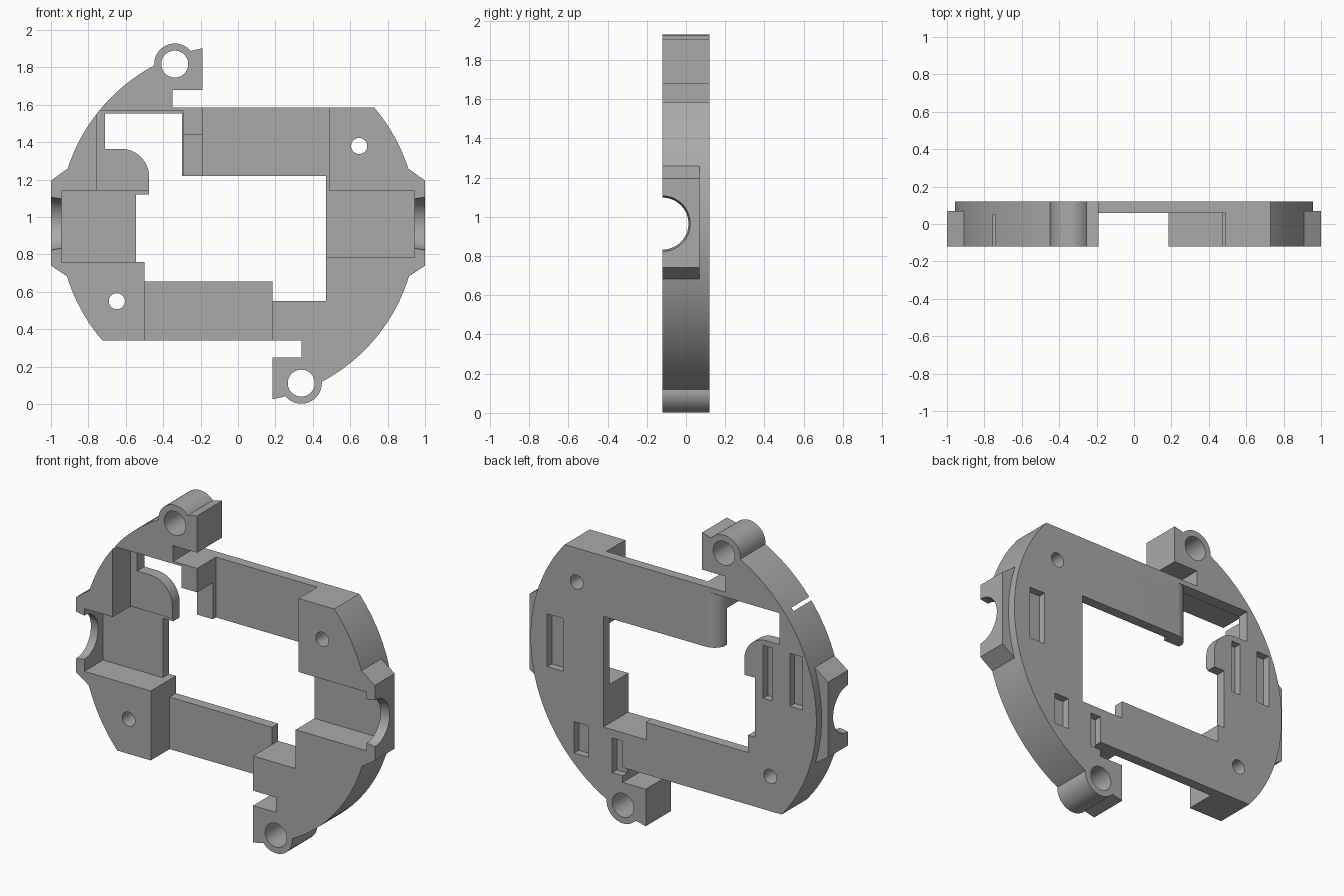
import bpy, bmesh, math
from mathutils import Matrix, Vector

if "Cube" in bpy.data.objects:
    bpy.data.objects.remove(bpy.data.objects["Cube"])

FRONT, BACK, MID = -0.12, 0.12, 0.965   # depth limits and centre height
FLOOR = 0.06                            # front of the thin back plate
OVER = 0.3                              # overshoot for cutters

grey = bpy.data.materials.new("plain_grey")
grey.use_nodes = True
colour = (0.4, 0.4, 0.4, 1)
grey.diffuse_color = colour
grey.node_tree.nodes["Principled BSDF"].inputs["Base Color"].default_value = colour


def make(name, bm):
    bmesh.ops.recalc_face_normals(bm, faces=bm.faces)
    mesh = bpy.data.meshes.new(name)
    bm.to_mesh(mesh)
    bm.free()
    mesh.materials.append(grey)
    ob = bpy.data.objects.new(name, mesh)
    bpy.context.collection.objects.link(ob)
    return ob


def prism(name, points, lo, hi, axis="y"):
    """Extrude an outline: (x, z) points along y, or (x, y) points along z."""
    place = (lambda a, b: (a, lo, b)) if axis == "y" else (lambda a, b: (a, b, lo))
    step = Vector((0, hi - lo, 0)) if axis == "y" else Vector((0, 0, hi - lo))
    bm = bmesh.new()
    face = bm.faces.new([bm.verts.new(place(*p)) for p in points])
    new = bmesh.ops.extrude_face_region(bm, geom=[face])["geom"]
    bmesh.ops.translate(bm, vec=step, verts=[v for v in new if isinstance(v, bmesh.types.BMVert)])
    return make(name, bm)


def box(x0, x1, z0, z1, y0=-OVER, y1=OVER):
    return prism("cutter", [(x0, z0), (x1, z0), (x1, z1), (x0, z1)], y0, y1)


def arc(cx, cy, r, start, end, n):
    angles = [math.radians(start + (end - start) * i / n) for i in range(n + 1)]
    return [(cx + r * math.cos(a), cy + r * math.sin(a)) for a in angles]


def disc(name, x, z, r, lo, hi, n=48):
    return prism(name, arc(x, z, r, 0, 360, n)[:-1], lo, hi)


def combine(target, tool, operation="DIFFERENCE"):
    mod = target.modifiers.new("combine", "BOOLEAN")
    mod.operation, mod.solver, mod.object = operation, "EXACT", tool
    bpy.context.view_layer.update()
    graph = bpy.context.evaluated_depsgraph_get()
    result = bpy.data.meshes.new_from_object(target.evaluated_get(graph))
    target.modifiers.clear()
    target.data = result
    bpy.data.objects.remove(tool)


# Round body with side tabs and two screw ears
body = disc("mounting_bracket", 0, MID, 0.957, FRONT, BACK, 128)
for side in (-1, 1):
    tab = [(0.85, 0.67), (0.91, 0.68), (1, 0.74), (1, 1.195), (0.91, 1.26), (0.85, 1.26)]
    combine(body, prism("side_tab", [(side * x, z) for x, z in tab], FRONT, 0.07), "UNION")
    combine(body, disc("screw_ear", side * 0.338, MID - side * 0.853, 0.11, FRONT, BACK), "UNION")

# Central window with the rounded hook on its left
window = [(-0.5, 0.655), (0.185, 0.655), (0.185, 0.55), (0.47, 0.55), (0.47, 1.22),
          (-0.3, 1.22), (-0.3, 1.555), (-0.71, 1.555), (-0.71, 1.365)]
window += arc(-0.625, 1.215, 0.15, 90, 0, 16)
window += [(-0.475, 1.12), (-0.545, 1.12), (-0.545, 0.76), (-0.5, 0.76)]
combine(body, prism("cutter", window, -OVER, OVER))

# Outer flats and the notches beneath the ears
through_cuts = [(-0.19, 1.2, 1.585, 2.2), (-0.35, -0.1, 1.585, 1.68),
                (-1.2, 0.185, -0.2, 0.34), (0.1, 0.34, 0.25, 0.34)]
for cut in through_cuts:
    combine(body, box(*cut))

# Pockets in the front, leaving the thin back plate
front_cuts = [(-0.19, 0.49, 1.1, 1.7, FLOOR), (-0.32, -0.15, 1.15, 1.44, 0.03),
              (-0.5, 0.185, 0.2, 0.7, FLOOR), (-0.945, -0.4, 0.76, 1.14, FLOOR),
              (-0.755, -0.295, 1.1, 1.57, FLOOR - 0.01),
              (0.4, 0.945, 0.785, 1.14, FLOOR), (0.4, 0.49, 1.08, 1.3, FLOOR)]
for x0, x1, z0, z1, floor in front_cuts:
    combine(body, box(x0, x1, z0, z1, -OVER, floor))

# Shallow slots in the back
back_slots = [(0.74, 0.845, 0.815, 1.135), (0.57, 0.665, 0.34, 0.53), (0.34, 0.41, 0.29, 0.5),
              (-0.66, -0.6, 1.01, 1.33), (-0.865, -0.78, 1.01, 1.33)]
for slot in back_slots:
    combine(body, box(*slot, 0.075, OVER))

# Rounded end of the upper bar
end = arc(-0.215, 0.035, 0.085, 180, 90, 12) + [(-0.215, 0.2), (-0.4, 0.2), (-0.4, 0.035)]
combine(body, prism("cutter", end, 1.1, 1.555, "z"))

# Screw holes and flared half-round axle seats
for side in (-1, 1):
    combine(body, disc("cutter", side * 0.338, MID - side * 0.853, 0.072, -OVER, OVER))
    combine(body, disc("cutter", side * 0.648, MID + side * 0.415, 0.043, -OVER, OVER, 32))
    bm = bmesh.new()
    turn = Matrix.Translation((side * 0.96, FRONT, MID)) @ Matrix.Rotation(side * math.pi / 2, 4, "Y")
    bmesh.ops.create_cone(bm, cap_ends=True, segments=64, radius1=0.125, radius2=0.145,
                          depth=0.12, matrix=turn)
    combine(body, make("cutter", bm))

# Smooth the curved walls, keep the edges crisp
bpy.ops.object.select_all(action="DESELECT")
body.select_set(True)
bpy.context.view_layer.objects.active = body
bpy.ops.object.shade_smooth_by_angle(angle=math.radians(25))
